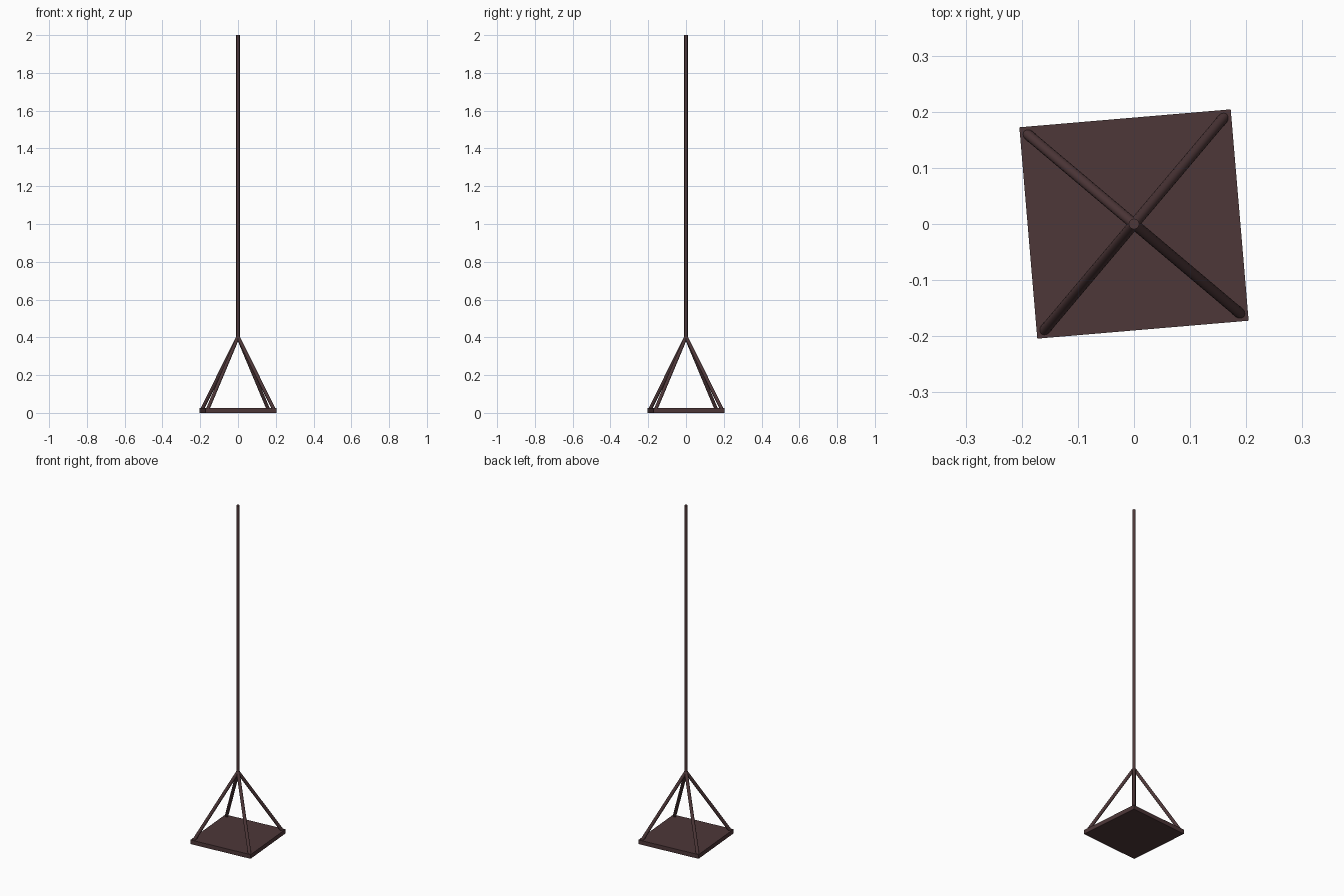
import bpy, math
from mathutils import Vector, Matrix

if "Cube" in bpy.data.objects:
    bpy.data.objects.remove(bpy.data.objects["Cube"])

TURN = math.radians(4.85)
HALF = 0.189
THICK = 0.025
APEX = Vector((0, 0, 0.402))

mat = bpy.data.materials.new("dark_brown")
mat.diffuse_color = (0.075, 0.038, 0.04, 1)
mat.use_nodes = True
mat.node_tree.nodes["Principled BSDF"].inputs["Base Color"].default_value = mat.diffuse_color


def rod(name, a, b, radius=0.0095, sides=12):
    d = b - a
    bpy.ops.mesh.primitive_cylinder_add(vertices=sides, radius=radius, depth=d.length,
                                        location=(a + b) / 2)
    ob = bpy.context.object
    ob.name = name
    ob.rotation_euler = d.to_track_quat('Z', 'Y').to_euler()
    ob.data.materials.append(mat)
    bpy.ops.object.shade_smooth_by_angle(angle=math.radians(40))
    return ob


# Square hanging plate, slightly twisted
bpy.ops.mesh.primitive_cube_add(size=1, location=(0, 0, THICK / 2), rotation=(0, 0, TURN))
plate = bpy.context.object
plate.name = "plate"
plate.scale = (2 * HALF, 2 * HALF, THICK)
plate.data.materials.append(mat)

# Four ropes from the corners to the knot
for i in range(4):
    ang = TURN + math.pi / 4 + i * math.pi / 2
    foot = Matrix.Rotation(ang, 3, 'Z') @ Vector((0.252, 0, 0.014))
    rod(f"corner_rope_{i + 1}", foot, APEX)

# Main hanging rope
rod("main_rope", APEX - Vector((0, 0, 0.005)), Vector((0, 0, 2)))
